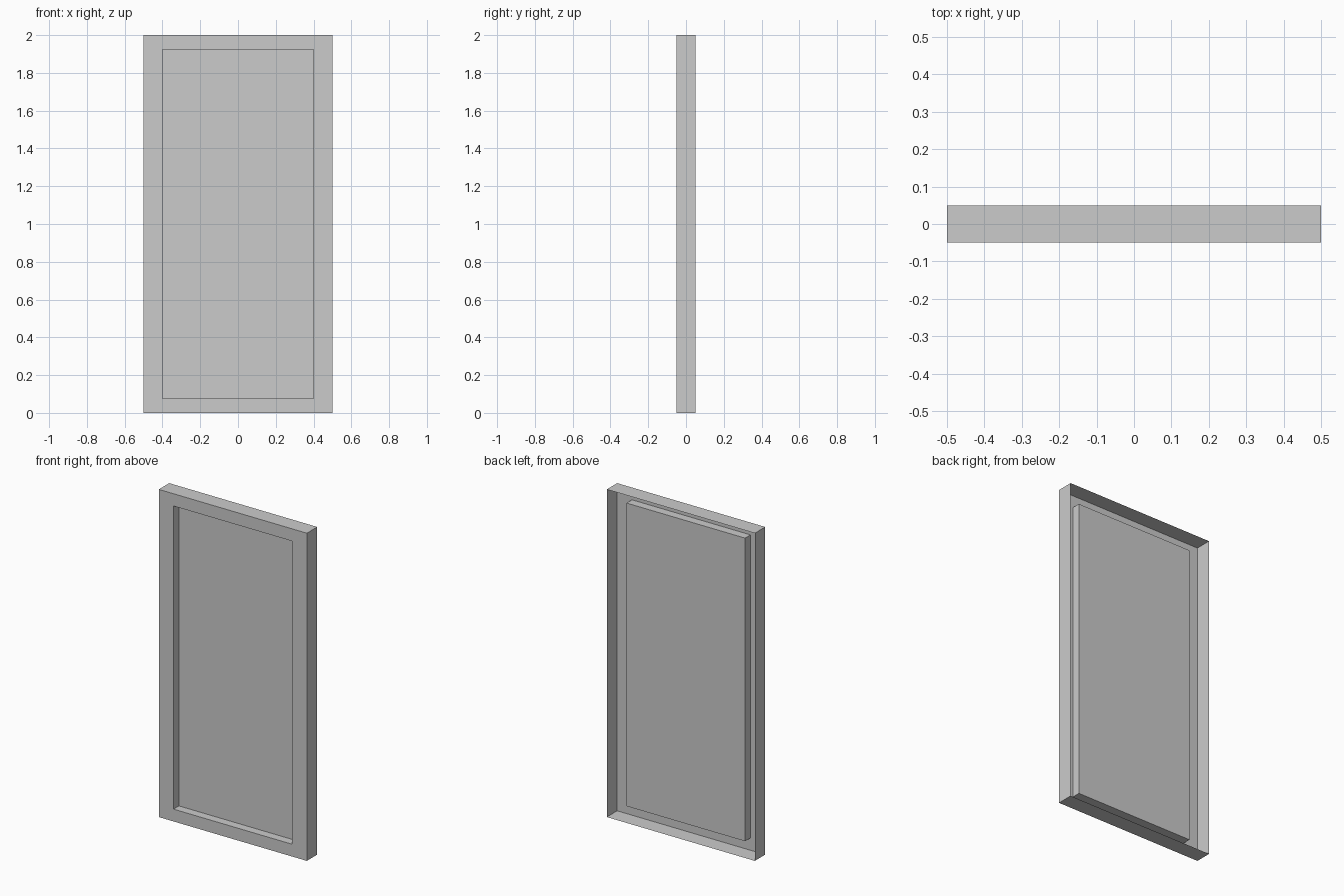
import bpy, bmesh
from mathutils import Matrix, Vector

if "Cube" in bpy.data.objects:
    bpy.data.objects.remove(bpy.data.objects["Cube"])

W, D, H = 1.0, 0.1, 2.0            # outer size
IN_W, IN_H, RECESS = 0.8, 1.85, 0.052  # recessed panel

bm = bmesh.new()
# Outer shell: thin box standing on the ground
bmesh.ops.create_cube(bm, size=1, matrix=Matrix.Translation((0, 0, H / 2)) @ Matrix.Diagonal((W, D, H, 1)))
bm.normal_update()

# Open back
back = [f for f in bm.faces if f.normal.y > 0.9]
bmesh.ops.delete(bm, geom=back, context='FACES_ONLY')

# Front border around the panel
front = next(f for f in bm.faces if f.normal.y < -0.9)
bmesh.ops.inset_individual(bm, faces=[front], thickness=0.1)
for v in front.verts:
    v.co.x = IN_W / 2 if v.co.x > 0 else -IN_W / 2
    v.co.z = H / 2 + (IN_H / 2 if v.co.z > H / 2 else -IN_H / 2)

# Panel pushed in with straight side walls
panel = bmesh.ops.extrude_discrete_faces(bm, faces=[front])['faces'][0]
bmesh.ops.translate(bm, verts=panel.verts[:], vec=Vector((0, RECESS, 0)))

mesh = bpy.data.meshes.new("door_panel")
bm.to_mesh(mesh)
bm.free()
bpy.context.collection.objects.link(bpy.data.objects.new("door_panel", mesh))
